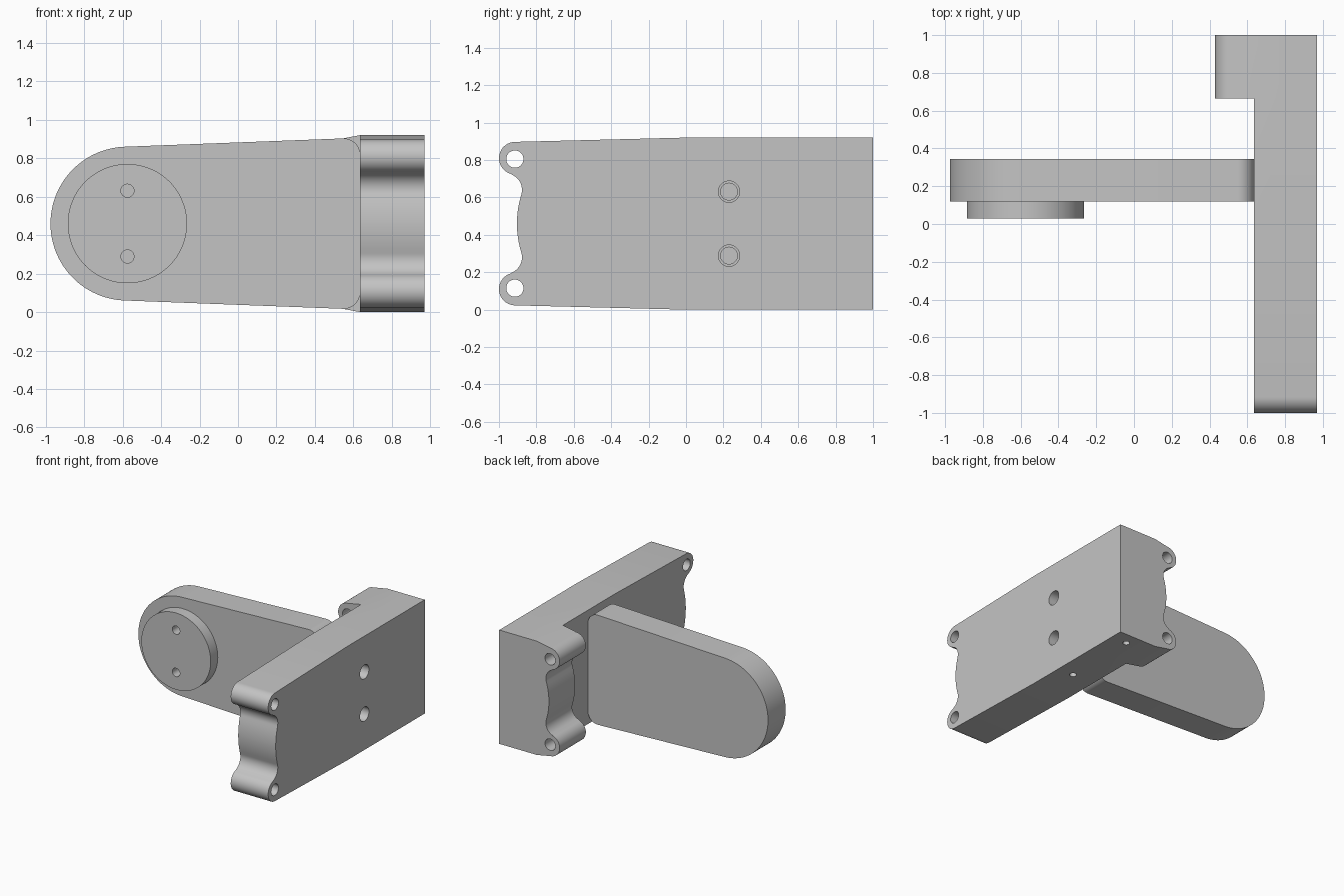
import bpy, bmesh, math

cube = bpy.data.objects.get("Cube")
if cube:
    bpy.data.objects.remove(cube, do_unlink=True)

MID = 0.46  # height of the symmetry plane

grey = bpy.data.materials.new("plain grey")
grey.use_nodes = True
grey.diffuse_color = (0.55, 0.55, 0.55, 1)
grey.node_tree.nodes["Principled BSDF"].inputs["Base Color"].default_value = (0.55, 0.55, 0.55, 1)


def arc(u, v, r, start, end, n):
    """Points on a circular arc, angles in degrees."""
    angles = [math.radians(start + (end - start) * i / n) for i in range(n + 1)]
    return [(u + r * math.cos(a), v + r * math.sin(a)) for a in angles]


def mirrored(points):
    """Append the reflection of a half outline about the symmetry plane."""
    return points + [(u, 2 * MID - v) for u, v in reversed(points)]


def prism(name, points, axis, lo, hi):
    """Extrude an outline along an axis."""
    def place(u, v, d):
        return {"x": (d, u, v), "y": (u, d, v), "z": (u, v, d)}[axis]
    bm = bmesh.new()
    low = [bm.verts.new(place(u, v, lo)) for u, v in points]
    high = [bm.verts.new(place(u, v, hi)) for u, v in points]
    bm.faces.new(low)
    bm.faces.new(high)
    n = len(points)
    for i in range(n):
        j = (i + 1) % n
        bm.faces.new((low[i], low[j], high[j], high[i]))
    bmesh.ops.recalc_face_normals(bm, faces=bm.faces[:])
    mesh = bpy.data.meshes.new(name)
    bm.to_mesh(mesh)
    bm.free()
    mesh.materials.append(grey)
    obj = bpy.data.objects.new(name, mesh)
    bpy.context.collection.objects.link(obj)
    return obj


def cylinder(name, u, v, r, axis, lo, hi, n=40):
    return prism(name, arc(u, v, r, 0, 360, n)[:-1], axis, lo, hi)


def combine(obj, other, operation):
    """Apply a boolean and discard the second body."""
    mod = obj.modifiers.new("combine", "BOOLEAN")
    mod.operation = operation
    mod.solver = "EXACT"
    mod.object = other
    bpy.context.view_layer.objects.active = obj
    bpy.ops.object.modifier_apply(modifier=mod.name)
    bpy.data.objects.remove(other, do_unlink=True)


def drill(obj, u, v, r, axis, lo, hi):
    combine(obj, cylinder("hole_cutter", u, v, r, axis, lo, hi), "DIFFERENCE")


def lobed_end(tip):
    """Half outline of the wavy end: lobe, hollow, shallow centre bulge."""
    return (arc(tip + 0.087, 0.81, 0.087, 92, 253, 20)
            + arc(tip + 0.034, 0.64, 0.089, 73, -17, 14)[1:]
            + arc(tip + 0.616, MID, 0.52, 163, 179, 6)[1:])


# Side plate with a lobed front end
plate = prism("side_plate", mirrored([(1, 0.92), (0, 0.92)] + lobed_end(-1)), "x", 0.635, 0.97)

# Short return foot at the back, with the same lobed end
foot = prism("back_foot", mirrored([(0.8, 0.92), (0.635, 0.92)] + lobed_end(0.43)), "y", 0.665, 1)
combine(plate, foot, "UNION")

# Bolt holes through the lobes, and two blind holes underneath
for z in (0.115, 0.805):
    drill(plate, -0.915, z, 0.046, "x", 0.5, 1.1)
    drill(plate, 0.515, z, 0.046, "y", 0.5, 1.1)
for y in (0.285, 0.9):
    drill(plate, 0.83, y, 0.026, "z", -0.1, 0.2)

# Tapered arm with a round outer end and rounded inner corners
arm_half = arc(0.55, 0.818, 0.085, 0, 92, 12) + arc(-0.575, MID, 0.4, 92, 179, 32)
arm = prism("arm", mirrored(arm_half), "y", 0.12, 0.345)

# Round boss on the front of the arm
boss = cylinder("round_boss", -0.575, MID, 0.31, "y", 0.03, 0.12, 96)

# Screw holes: wide through the plate, narrower into the arm, blind in the boss
for z in (0.289, 0.631):
    drill(plate, 0.23, z, 0.057, "x", 0.55, 1.1)
    drill(arm, 0.23, z, 0.045, "x", 0.35, 0.7)
    drill(boss, -0.575, z, 0.034, "y", -0.1, 0.2)
    drill(arm, -0.575, z, 0.034, "y", 0.0, 0.2)

# Smooth the curved walls and keep the edges crisp
bpy.ops.object.select_all(action="DESELECT")
for obj in (plate, arm, boss):
    obj.select_set(True)
bpy.context.view_layer.objects.active = plate
bpy.ops.object.shade_smooth_by_angle(angle=math.radians(30))
